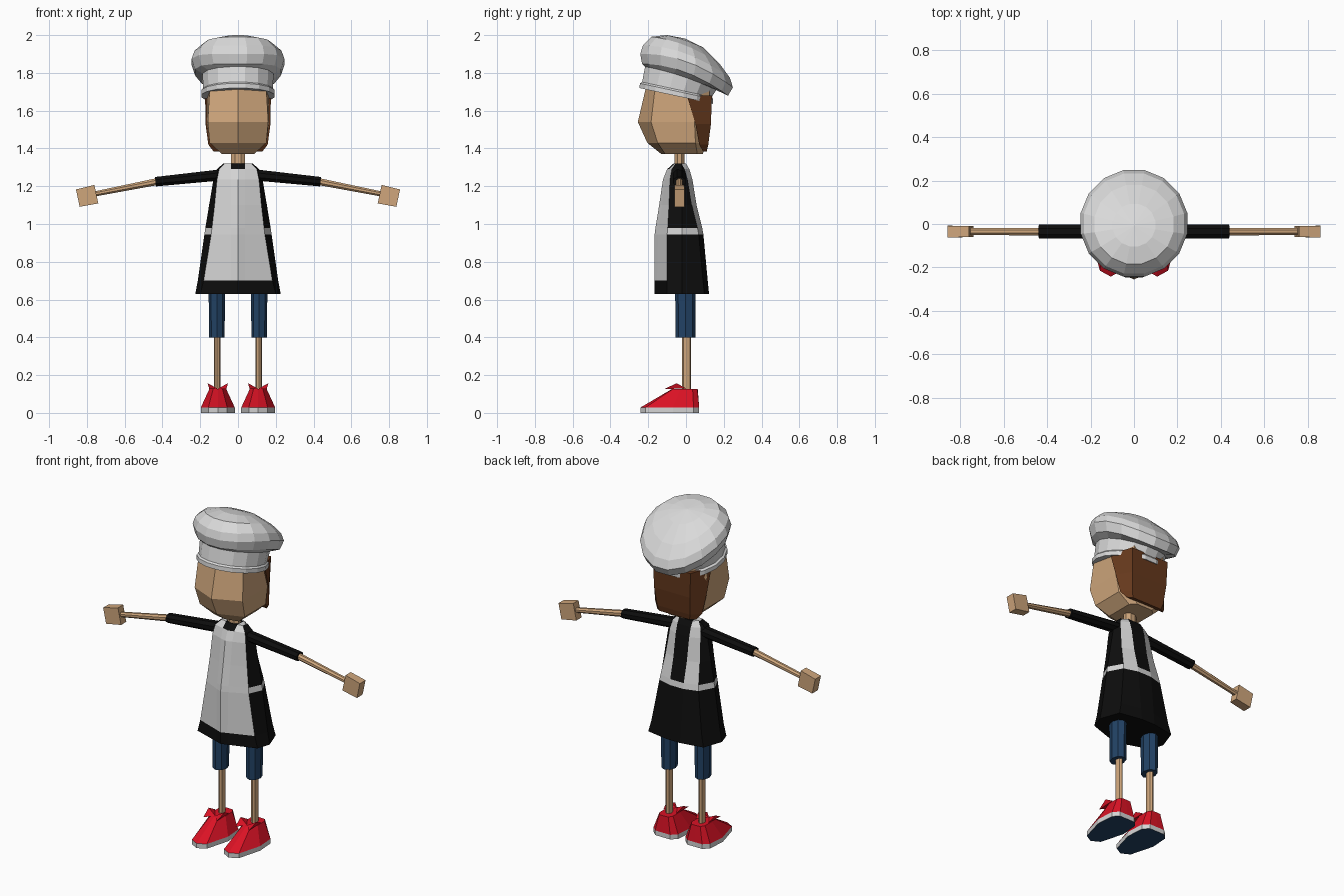
import bpy, bmesh, math
from mathutils import Vector

if "Cube" in bpy.data.objects:
    bpy.data.objects.remove(bpy.data.objects["Cube"])


def material(name, rgb):
    m = bpy.data.materials.new(name)
    m.diffuse_color = (*rgb, 1)
    m.use_nodes = True
    m.node_tree.nodes["Principled BSDF"].inputs["Base Color"].default_value = m.diffuse_color
    return m


SKIN = material("skin", (0.62, 0.38, 0.20))
WHITE = material("hat_white", (0.70, 0.70, 0.70))
APRON = material("apron_white", (0.66, 0.66, 0.66))
BLACK = material("dress_black", (0.004, 0.004, 0.004))
HAIR = material("hair_brown", (0.13, 0.04, 0.012))
BLUE = material("trouser_blue", (0.016, 0.055, 0.13))
RED = material("shoe_red", (0.70, 0.006, 0.018))


def finish(name, bm, mats, mirror=False):
    bmesh.ops.recalc_face_normals(bm, faces=bm.faces)
    me = bpy.data.meshes.new(name)
    bm.to_mesh(me)
    bm.free()
    for m in mats:
        me.materials.append(m)
    ob = bpy.data.objects.new(name, me)
    bpy.context.collection.objects.link(ob)
    if mirror:
        ob.modifiers.new("mirror", 'MIRROR')
    return ob


def skin_rings(rings, rule=None, caps=(True, True)):
    """Join rings of points; rule(level, column) gives the material index."""
    bm = bmesh.new()
    vs = [[bm.verts.new(p) for p in r] for r in rings]
    n = len(vs[0])
    for i in range(len(vs) - 1):
        for j in range(n):
            k = (j + 1) % n
            f = bm.faces.new((vs[i][j], vs[i][k], vs[i + 1][k], vs[i + 1][j]))
            if rule:
                f.material_index = rule(i, j)
    if caps[0]:
        bm.faces.new(vs[0][::-1])
    if caps[1]:
        bm.faces.new(vs[-1])
    return bm, vs


def symmetric(half, z):
    """Half outline from front centre to back centre, completed across x."""
    other = [(-x, y) for x, y in reversed(half) if x > 0]
    return [(x, y, z) for x, y in list(half) + other]


def tube(name, mat, p0, p1, r0, r1, sides, turn=0.0, mirror=True):
    """Tapered prism; radii are (along y or x, across)."""
    p0, p1 = Vector(p0), Vector(p1)
    d = (p1 - p0).normalized()
    u = Vector((0, 1, 0))
    v = d.cross(u).normalized()
    rings = []
    for p, r in ((p0, r0), (p1, r1)):
        ang = [turn + 2 * math.pi * i / sides for i in range(sides)]
        rings.append([p + u * r[0] * math.cos(a) + v * r[1] * math.sin(a) for a in ang])
    bm, _ = skin_rings(rings)
    return finish(name, bm, [mat], mirror)


# Head: front centre y, front corner, side corner, back y at each height
head = []
for z, f, x1, y1, x2, y2, b in (
        (1.37, -.13, .085, -.11, .085, .06, .09),
        (1.43, -.205, .15, -.15, .15, .05, .10),
        (1.54, -.255, .16, -.185, .165, .045, .12),
        (1.71, -.215, .15, -.165, .165, .03, .125),
        (1.76, -.19, .13, -.14, .14, .03, .09)):
    head.append(symmetric([(0, f), (x1, y1), (x2, y2), (x2 * .62, b), (0, b)], z))
finish("head", skin_rings(head)[0], [SKIN])

# Hair at the back of the head
hair = []
for z, e, y, c, b in ((1.385, .13, .09, .10, .11), (1.42, .157, .07, .11, .118),
                      (1.53, .172, .05, .12, .132), (1.68, .174, .005, .125, .137)):
    hair.append([(e, y, z), (c, b, z), (-c, b, z), (-e, y, z)])
finish("hair", skin_rings(hair)[0], [HAIR])

# Puffy hat: rings of radius, centre y, centre z, tilt and droop
hat = []
N = 16
for r, cy, cz, tilt, droop in (
        (.198, -.052, 1.678, -.215, 0), (.198, -.050, 1.703, -.215, 0),
        (.188, -.048, 1.712, -.215, 0), (.192, -.028, 1.785, -.33, -.4),
        (.232, -.005, 1.805, -.37, -.8), (.250, .003, 1.860, -.36, -.8),
        (.235, .002, 1.902, -.37, -.8), (.185, -.002, 1.945, -.40, -.8),
        (.100, -.005, 1.972, -.34, -.5), (.004, -.008, 1.982, -.30, 0)):
    ring = []
    for i in range(N):
        a = 2 * math.pi * (i + .5) / N
        dy = r * math.sin(a)
        ring.append((r * math.cos(a), cy + dy, cz + tilt * dy + droop * dy * dy))
    hat.append(ring)
finish("hat", skin_rings(hat)[0], [WHITE])

# Neck
tube("neck", SKIN, (0, -.035, 1.27), (0, -.035, 1.42), (.028, .04), (.028, .04), 8,
     math.pi / 8, False)

# Dress with apron, belt and back straps
dress = []
for z, a, s, f, c, b in (
        (.63, .20, .226, -.167, -.10, .122), (.70, .182, .213, -.167, -.10, .115),
        (.945, .142, .178, -.166, -.10, .092), (.978, .138, .173, -.162, -.097, .086),
        (1.10, .124, .153, -.142, -.09, .056), (1.235, .111, .130, -.122, -.085, .034),
        (1.29, .100, .112, -.10, -.075, .018), (1.32, .072, .078, -.066, -.055, 0)):
    k = .038
    half = [(0, f), (k, f + (c - f) * k / a), (a, c), (s, -.02),
            (a * .92, b - .025), (.045, b), (0, b)]
    dress.append(symmetric(half, z))


def dress_rule(level, col):
    col = min(col, 11 - col)
    if level == 2:                      # belt
        return 1
    if col == 0:                        # apron centre, open at the collar
        return int(1 <= level <= 5)
    if col == 1:                        # apron sides
        return int(level >= 1)
    return int(col == 4 and level > 2)  # back straps


bm, vs = skin_rings(dress, dress_rule, (True, False))
t = vs[-1]
for ids, m in (((1, 2, 3, 4, 5), 1), ((7, 8, 9, 10, 11), 1), ((0, 1, 5, 6, 7, 11), 0)):
    bm.faces.new([t[i] for i in ids]).material_index = m
finish("dress_and_apron", bm, [BLACK, APRON])

# Arms
tube("sleeve", BLACK, (.07, -.035, 1.262), (.437, -.035, 1.224), (.036, .032), (.035, .027),
     8, math.pi / 8)
tube("forearm", SKIN, (.42, -.035, 1.226), (.79, -.035, 1.153), (.019, .020), (.017, .014),
     8, math.pi / 8)
q = math.sqrt(2)
tube("hand", SKIN, (.750, -.035, 1.158), (.848, -.035, 1.137), (.025 * q, .050 * q),
     (.027 * q, .047 * q), 4, math.pi / 4)

# Legs
tube("trouser_leg", BLUE, (.112, -.003, .40), (.112, -.003, .70), (.052, .041), (.055, .044), 8)
tube("shin", SKIN, (.110, .003, .10), (.110, .003, .42), (.024, .017), (.024, .017), 8)

# Shoes: dark underside, pale sole, red upper
FX = .107
sole = [(0, -.242), (.05, -.215), (.09, -.07), (.082, .04), (.05, .07), (0, .07)]
top = [(0, -.075), (.025, -.07), (.045, -.03), (.045, .035), (.03, .06), (0, .062)]
rings = []
for pts, z in ((sole, 0), (sole, .028), (top, .126)):
    rings.append([(x + FX, y, h) for x, y, h in symmetric(pts, z)])
bm, vs = skin_rings(rings, lambda i, j: i)
for f in bm.faces:
    if len(f.verts) > 4:
        f.material_index = 2 if f.calc_center_median().z < .01 else 1
finish("shoe", bm, [APRON, RED, BLUE], True)

# Lace bow on each shoe
bm = bmesh.new()
for s in (-1, 1):
    knot = bm.verts.new((FX, -.065, .128))
    low, high, back = [bm.verts.new((FX + s * x, y, z)) for x, y, z in
                       ((.045, -.115, .126), (.054, -.05, .157), (.045, .0, .130))]
    for tri in ((knot, low, high), (knot, high, back), (knot, back, low), (low, back, high)):
        bm.faces.new(tri)
finish("lace_bow", bm, [RED], True)
